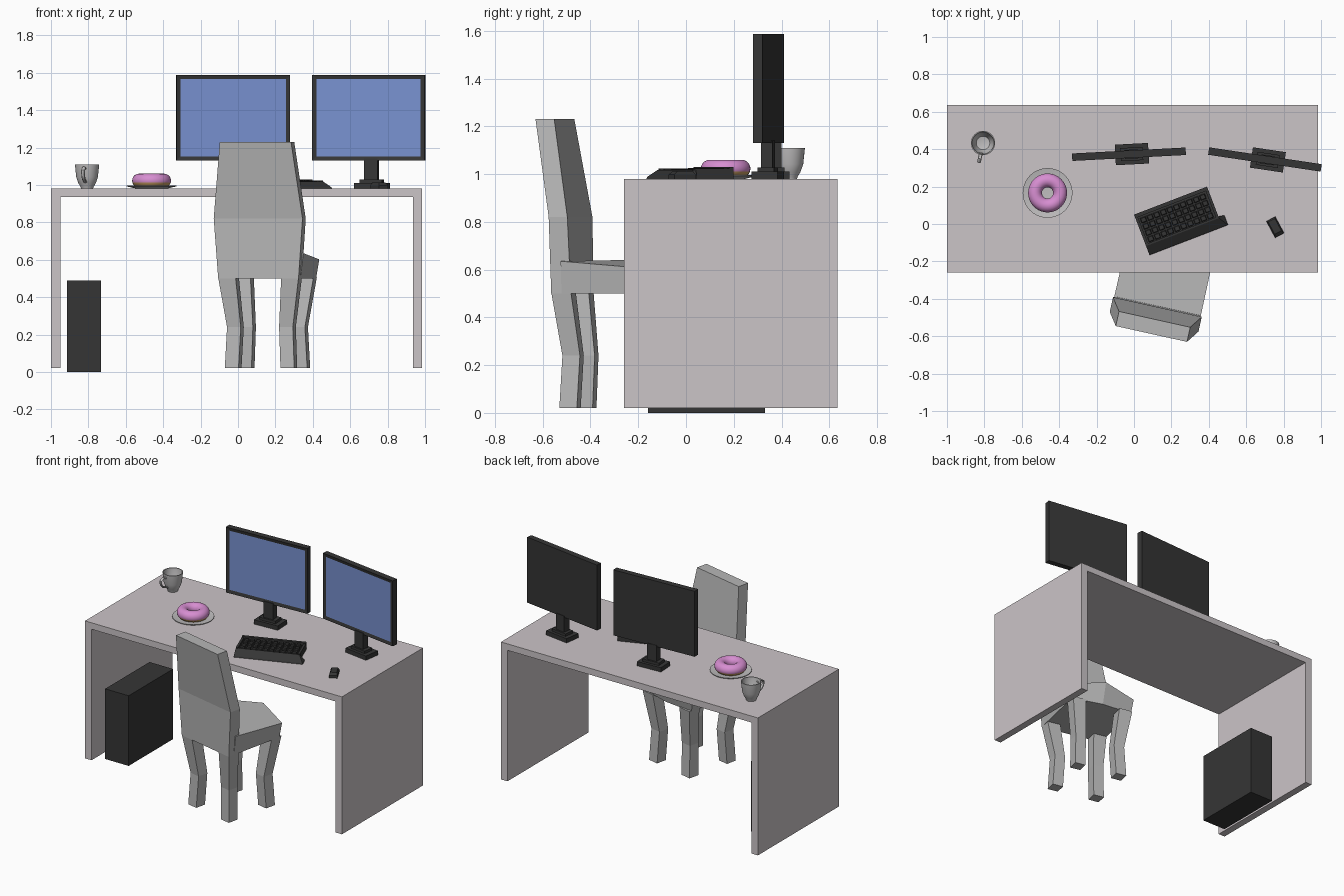
import bpy, bmesh, math
from mathutils import Matrix, Vector

if "Cube" in bpy.data.objects:
    bpy.data.objects.remove(bpy.data.objects["Cube"])


def material(name, rgb):
    m = bpy.data.materials.new(name)
    m.diffuse_color = (*rgb, 1)
    m.use_nodes = True
    m.node_tree.nodes["Principled BSDF"].inputs["Base Color"].default_value = m.diffuse_color
    return m


DESK = material("pale desk", (0.60, 0.555, 0.575))
CHAIR = material("chair grey", (0.47, 0.47, 0.47))
DARK = material("charcoal", (0.036, 0.036, 0.036))
SCREEN = material("screen blue", (0.19, 0.285, 0.63))
CERAMIC = material("ceramic grey", (0.53, 0.52, 0.525))
ICING = material("pink icing", (0.68, 0.27, 0.64))
DOUGH = material("golden dough", (0.56, 0.33, 0.12))


def place(x, y, z=0.0, deg=0.0):
    return Matrix.Translation((x, y, z)) @ Matrix.Rotation(math.radians(deg), 4, 'Z')


def finish(name, bm, mats, mat=Matrix(), smooth=False):
    bmesh.ops.recalc_face_normals(bm, faces=bm.faces[:])
    me = bpy.data.meshes.new(name)
    bm.to_mesh(me)
    bm.free()
    ob = bpy.data.objects.new(name, me)
    bpy.context.collection.objects.link(ob)
    ob.matrix_world = mat
    for m in mats:
        me.materials.append(m)
    if smooth:
        bpy.ops.object.select_all(action='DESELECT')
        ob.select_set(True)
        bpy.context.view_layer.objects.active = ob
        bpy.ops.object.shade_smooth_by_angle(angle=math.radians(40))
    return ob


def add_box(bm, lo, hi):
    lo, hi = Vector(lo), Vector(hi)
    m = Matrix.Translation((lo + hi) / 2) @ Matrix.Diagonal((*(hi - lo), 1))
    bmesh.ops.create_cube(bm, size=1, matrix=m)


def add_loft(bm, rings):
    rows = [[bm.verts.new(p) for p in r] for r in rings]
    n = len(rows[0])
    for a, b in zip(rows, rows[1:]):
        for i in range(n):
            bm.faces.new((a[i], a[(i + 1) % n], b[(i + 1) % n], b[i]))
    bm.faces.new(rows[0][::-1])
    bm.faces.new(rows[-1])


def boxes(name, parts, mat, m=Matrix()):
    bm = bmesh.new()
    for lo, hi in parts:
        add_box(bm, lo, hi)
    return finish(name, bm, [mat], m)


def rect(u0, u1, v0, v1, z):
    return [(u0, v0, z), (u1, v0, z), (u1, v1, z), (u0, v1, z)]


def lathe(name, profile, mat, m, steps=32):
    bm = bmesh.new()
    vs = [bm.verts.new((r, 0, z)) for r, z in profile]
    es = [bm.edges.new(p) for p in zip(vs, vs[1:])]
    bmesh.ops.spin(bm, geom=vs + es, cent=(0, 0, 0), axis=(0, 0, 1),
                   angle=2 * math.pi, steps=steps)
    bmesh.ops.remove_doubles(bm, verts=bm.verts[:], dist=1e-5)
    return finish(name, bm, [mat], m, True)


# Desk: one U-shaped profile extruded front to back
bm = bmesh.new()
outline = [(-1, .02), (-1, .98), (.985, .98), (.985, .02),
           (.935, .02), (.935, .935), (-.95, .935), (-.95, .02)]
f = bm.faces.new([bm.verts.new((x, -.26, z)) for x, z in outline])
ext = bmesh.ops.extrude_face_region(bm, geom=[f])
bmesh.ops.translate(bm, vec=(0, .895, 0),
                    verts=[g for g in ext["geom"] if isinstance(g, bmesh.types.BMVert)])
finish("desk", bm, [DESK])

# Computer tower
boxes("computer_tower", [((-.915, -.16, 0), (-.733, .33, .49))], DARK)

# Chair, turned a little clockwise
seat_frame = place(.1075, -.5225, 0, -12.5)
bm = bmesh.new()
add_loft(bm, [rect(-.22, .22, .006, .09, .5),
              rect(-.243, .243, 0, .08, .82),
              rect(-.195, .195, -.067, .013, 1.23)])
finish("chair_back", bm, [CHAIR], seat_frame)

bm = bmesh.new()
add_loft(bm, [
    [(-.22, .05, .5), (.22, .05, .5), (.22, .44, .5), (0, .46, .5), (-.22, .44, .5)],
    [(-.237, .05, .635), (.237, .05, .635), (.235, .45, .602), (0, .505, .645), (-.235, .45, .602)]])
finish("chair_seat", bm, [CHAIR], seat_frame)

for front in (0, 1):
    for side in (-1, 1):
        def ring(u0, u1, v0, v1, z):
            if front:
                v0, v1 = .464 - v0, .464 - v1
            return rect(side * u0, side * u1, v0, v1, z)
        bm = bmesh.new()
        add_loft(bm, [ring(.115, .19, .034, .109, .02),
                      ring(.105, .18, .045, .12, .24),
                      ring(.125, .22, .006, .09, .505)])
        finish(("front" if front else "rear") + "_leg", bm, [CHAIR], seat_frame)


# Monitors: panel with inset screen on a stepped stand
def monitor(x, y, deg):
    m = place(x, y, 0, deg)
    bm = bmesh.new()
    add_box(bm, (-.304, -.02, 1.13), (.304, .02, 1.587))
    bm.normal_update()
    f = next(f for f in bm.faces if f.normal.y < -.9)
    bmesh.ops.inset_region(bm, faces=[f], thickness=.031, depth=-.005)
    f.material_index = 1
    finish("monitor_panel", bm, [DARK, SCREEN], m)
    boxes("monitor_stand", [((-.073, -.055, .978), (.105, .055, 1.01)),
                            ((-.045, -.035, 1.01), (.075, .035, 1.028)),
                            ((-.022, -.024, 1.02), (.05, .024, 1.14))], DARK, m)


monitor(-.027, .373, 3)
monitor(.70, .345, -8.5)

# Keyboard: tray, sloping wrist rest and rows of keys
kb = place(0, .05, 0, 21)
bm = bmesh.new()
add_box(bm, (0, -.176, .979), (.418, 0, 1.008))
add_box(bm, (0, -.02, 1.0), (.418, 0, 1.03))
for u in (0, .403):
    add_box(bm, (u, -.176, 1.0), (u + .015, -.01, 1.024))
add_loft(bm, [rect(.0, .45, -.232, -.176, .979),
              rect(.0, .447, -.228, -.176, .988),
              rect(.0, .418, -.18, -.17, 1.018)])
for row in range(4):
    for col in range(10):
        u, v = .022 + col * .0377, -.167 + row * .036
        add_loft(bm, [rect(u, u + .032, v, v + .03, 1.006),
                      rect(u + .004, u + .028, v + .004, v + .026, 1.02 + .002 * row)])
finish("keyboard", bm, [DARK], kb)

# Mouse
bm = bmesh.new()
add_loft(bm, [rect(-.027, .027, -.05, .05, .979),
              rect(-.027, .027, -.05, .05, .998),
              rect(-.02, .02, -.032, .042, 1.012)])
finish("mouse", bm, [DARK], place(.755, -.017, 0, 28))

# Mug with a swept handle
mug = place(-.807, .433, .98)
lathe("mug", [(0, 0), (.032, 0), (.034, .008), (.046, .028), (.058, .062), (.065, .13),
              (.059, .13), (.052, .065), (.036, .03), (0, .022)], CERAMIC, mug)
bm = bmesh.new()
path = [(.052, .105), (.085, .112), (.104, .098), (.102, .072), (.085, .05), (.046, .036)]
rings = []
for i, (r, z) in enumerate(path):
    a, b = Vector(path[max(i - 1, 0)]), Vector(path[min(i + 1, len(path) - 1)])
    t = (b - a).normalized()
    n = Vector((-t.y, t.x)) * .006
    rings.append([(s * .01 * math.cos(k), r + n.x * math.sin(k), z + n.y * math.sin(k))
                  for s in (1,) for k in [j * math.pi / 4 for j in range(8)]])
add_loft(bm, rings)
finish("mug_handle", bm, [CERAMIC], mug @ Matrix.Rotation(math.radians(168), 4, 'Z'), True)

# Plate
spot = place(-.462, .166, .98)
lathe("plate", [(0, 0), (.08, 0), (.133, .012), (.133, .016), (.085, .007), (0, .007)],
      CERAMIC, spot, 40)

# Doughnut: torus with icing on the upper faces
bm = bmesh.new()
N, K = 40, 20
grid = []
for i in range(N):
    a = 2 * math.pi * i / N
    row = []
    for j in range(K):
        b = 2 * math.pi * j / K
        r = .067 + .037 * math.cos(b)
        row.append(bm.verts.new((r * math.cos(a), r * math.sin(a), .043 + .037 * math.sin(b))))
    grid.append(row)
for i in range(N):
    for j in range(K):
        i2, j2 = (i + 1) % N, (j + 1) % K
        f = bm.faces.new((grid[i][j], grid[i2][j], grid[i2][j2], grid[i][j2]))
        f.material_index = 1 if f.calc_center_median().z > .03 else 0
finish("doughnut", bm, [DOUGH, ICING], spot, True)
